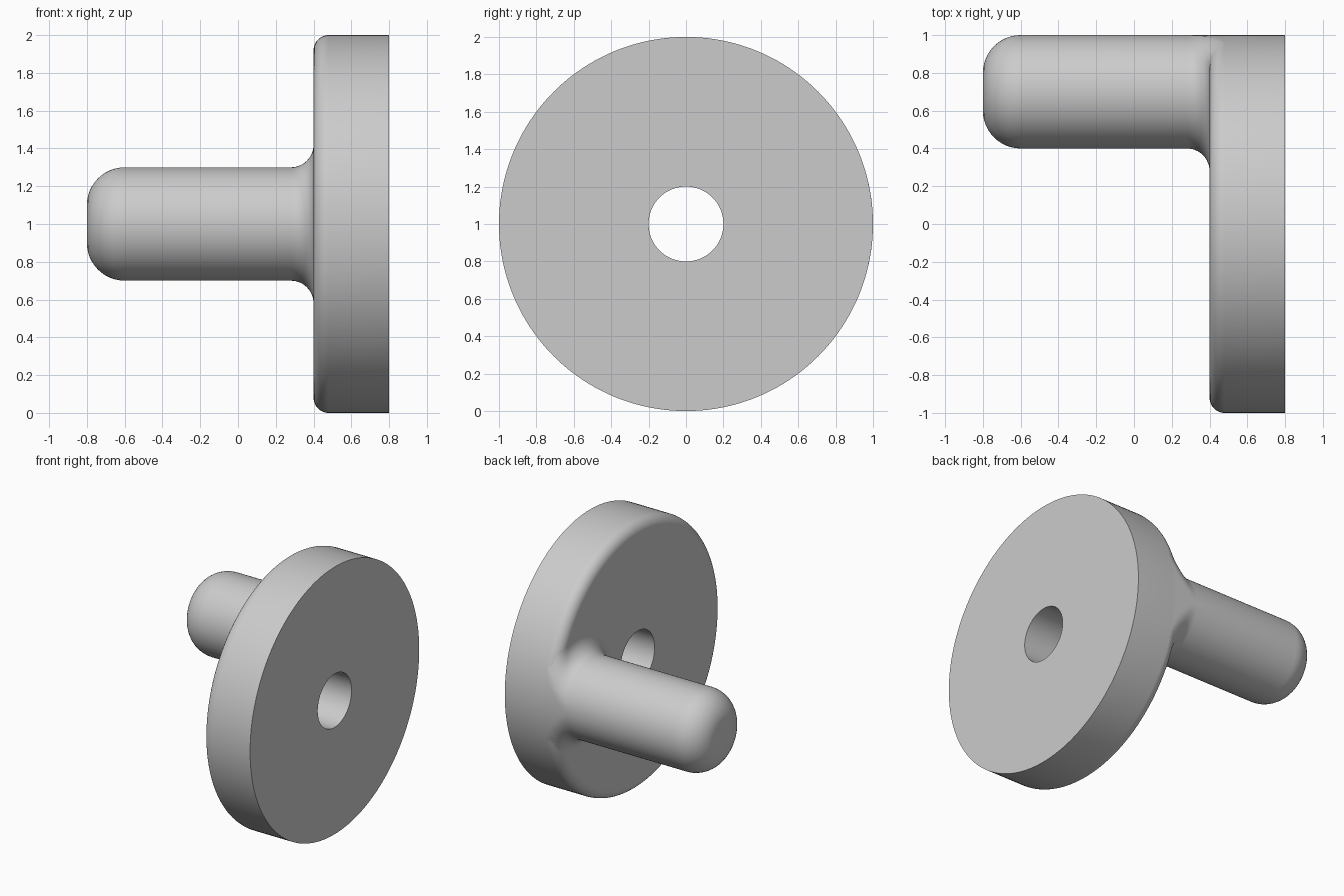
import bpy
import bmesh
from math import sin, cos, pi, sqrt, hypot

cube = bpy.data.objects.get("Cube")
if cube:
    bpy.data.objects.remove(cube, do_unlink=True)

# Main dimensions
DISC_R, HOLE_R, DISC_X, DISC_BACK = 1.0, 0.2, 0.4, 0.8
RIM = 0.08                       # rounding of the disc rim
PIN_R, PIN_Y, PIN_X = 0.3, 0.7, -0.8
TIP, FLARE = 0.2, 0.12           # rounding of the pin tip, fillet at its base
MID_Z = 1.0

grey = bpy.data.materials.new("plain grey")
grey.use_nodes = True
colour = (0.6, 0.6, 0.6, 1)
grey.diffuse_color = colour
grey.node_tree.nodes["Principled BSDF"].inputs["Base Color"].default_value = colour


def arc(cx, cr, rad, start, end, steps=12):
    """Arc points (x, radius) around a centre, angles in quarter turns."""
    angles = [(start + (end - start) * i / steps) * pi / 2 for i in range(steps + 1)]
    return [(cx + rad * cos(a), cr + rad * sin(a)) for a in angles]


def lathe(name, profile, cy, segments, closed=False, cap=False, adjust=None):
    """Turn an (x, radius) profile around an axis parallel to x."""
    bm = bmesh.new()
    rings = []
    for x, r in profile:
        ring = []
        for i in range(segments):
            a = 2 * pi * i / segments
            co = (x, cy + r * cos(a), r * sin(a))
            ring.append(bm.verts.new(adjust(*co, r) if adjust else co))
        rings.append(ring)
    pairs = list(zip(rings, rings[1:]))
    if closed:
        pairs.append((rings[-1], rings[0]))
    for a, b in pairs:
        for i in range(segments):
            j = (i + 1) % segments
            bm.faces.new((a[i], a[j], b[j], b[i]))
    if cap:
        bm.faces.new(rings[0])
    bmesh.ops.remove_doubles(bm, verts=bm.verts, dist=0.00005)
    bmesh.ops.recalc_face_normals(bm, faces=bm.faces)
    mesh = bpy.data.meshes.new(name)
    bm.to_mesh(mesh)
    bm.free()
    mesh.materials.append(grey)
    obj = bpy.data.objects.new(name, mesh)
    obj.location.z = MID_Z
    bpy.context.collection.objects.link(obj)
    bpy.ops.object.select_all(action='DESELECT')
    obj.select_set(True)
    bpy.context.view_layer.objects.active = obj
    bpy.ops.object.shade_smooth_by_angle(angle=pi / 6)
    return obj


def follow_disc(x, y, z, r):
    """Keep the flare within the disc outline and lay it on the rounded rim."""
    if x <= DISC_X - FLARE + 0.001:
        return x, y, z
    dist = hypot(y, z)
    if dist > DISC_R:
        y, z, dist = y / dist, z / dist, DISC_R
    over = max(0, dist - (DISC_R - RIM))
    drop = RIM - sqrt(max(0, RIM ** 2 - over ** 2))
    t = (x - (DISC_X - FLARE)) / FLARE
    return x + drop * t, y, z


# Disc with a centre hole and one rounded rim
disc_profile = [(DISC_X, HOLE_R)]
disc_profile += arc(DISC_X + RIM, DISC_R - RIM, RIM, 2, 1)
disc_profile += [(DISC_BACK, DISC_R), (DISC_BACK, HOLE_R)]
lathe("disc", disc_profile, 0, 160, closed=True)

# Offset pin with a rounded tip and a flared base
pin_profile = arc(PIN_X + TIP, PIN_R - TIP, TIP, 2, 1)
pin_profile += arc(DISC_X - FLARE, PIN_R + FLARE, FLARE, -1, 0)
lathe("crank_pin", pin_profile, PIN_Y, 96, cap=True, adjust=follow_disc)
